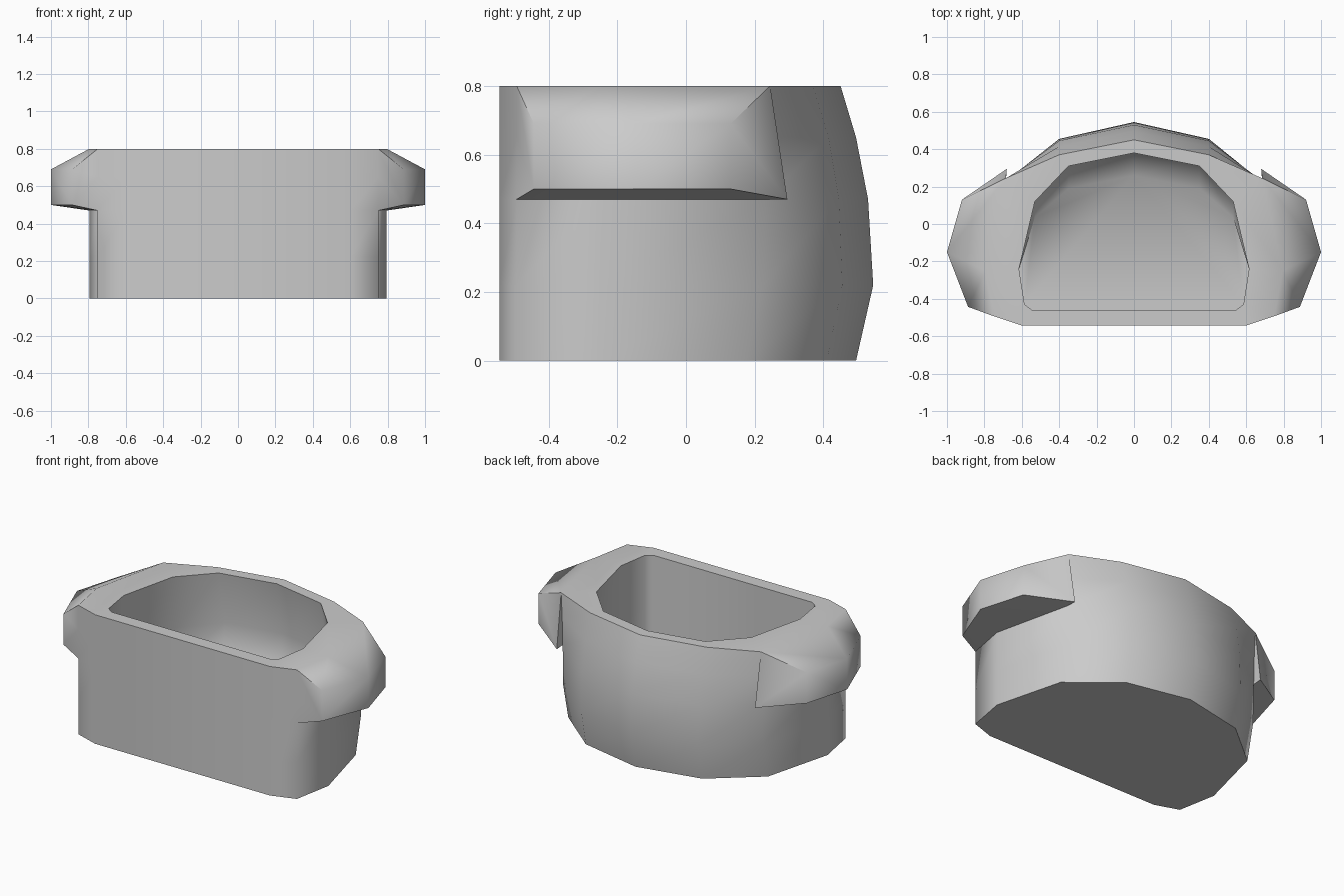
import bpy, bmesh, math

if "Cube" in bpy.data.objects:
    bpy.data.objects.remove(bpy.data.objects["Cube"])

# Half outline, front to back; last three columns bulge with height
FRONT, CORNER, SIDE = (0.60, -0.543), (0.75, -0.493), (0.795, -0.25)
LEVELS = [  # z, then back-side y, back y, back centre y
    (0.00, 0.175, 0.41, 0.495),
    (0.22, 0.225, 0.455, 0.545),
    (0.47, 0.23, 0.445, 0.53),
    (0.65, 0.235, 0.415, 0.495),
    (0.80, 0.245, 0.37, 0.45),
]
INNER = [(0.545, -0.46), (0.585, -0.43), (0.615, -0.24),
         (0.53, 0.12), (0.35, 0.31), (0.0, 0.38)]
INNER_LEVELS = [(0.80, 0.0), (0.47, 0.06), (0.25, 0.04), (0.10, -0.12)]

bm = bmesh.new()


def ring(half, z):
    # right half front to back, then mirrored left half back to front
    pts = half + [(-x, y) for x, y in half[-2::-1]]
    return [bm.verts.new((x, y, z)) for x, y in pts]


def bridge(a, b, skip=()):
    n = len(a)
    for i in range(n):
        if i not in skip:
            j = (i + 1) % n
            bm.faces.new((a[i], a[j], b[j], b[i]))


# Outer shell, leaving openings where the side grips grow out
outer = [ring([FRONT, CORNER, SIDE, (0.685, s), (0.40, b), (0.0, c)], z)
         for z, s, b, c in LEVELS]
for k in range(4):
    bridge(outer[k], outer[k + 1], skip=(1, 2, 7, 8) if k >= 2 else ())
bm.faces.new(outer[0][::-1])

# Cavity: back wall bulges, then rounds into the floor
inner = []
for z, bulge in INNER_LEVELS:
    inner.append(ring([(x, y + bulge * (1 if i > 3 else 0.7 if i == 3 else 0))
                       for i, (x, y) in enumerate(INNER)], z))
bridge(outer[4], inner[0])
for a, b in zip(inner, inner[1:]):
    bridge(a, b)
bm.faces.new(inner[-1])

# Side grips: chamfered bands with a back end standing slightly off the body
GRIP = [(0.887, -0.443), (1.0, -0.15), (0.92, 0.13)]
for sign, cols in ((1, (1, 2, 3)), (-1, (9, 8, 7))):
    low = [bm.verts.new((sign * x, y, 0.50)) for x, y in GRIP]
    high = [bm.verts.new((sign * x, y, 0.69)) for x, y in GRIP]
    base = [outer[2][c] for c in cols]
    mid = [outer[3][c] for c in cols]
    rim = [outer[4][c] for c in cols]
    tip = bm.verts.new((sign * 0.68, 0.295, 0.47))
    for a, b in ((base, low), (low, high), (high, rim)):
        for i in range(2):
            bm.faces.new((a[i], a[i + 1], b[i + 1], b[i]))
    bm.faces.new((base[0], low[0], high[0], rim[0], mid[0]))
    bm.faces.new((tip, low[2], high[2], rim[2]))
    bm.faces.new((tip, base[2], low[2]))
    bm.faces.new((tip, rim[2], mid[2], base[2]))

# Remove the unused mid-height verts behind the grips
bmesh.ops.delete(bm, geom=[v for v in bm.verts if not v.link_faces], context='VERTS')
bmesh.ops.recalc_face_normals(bm, faces=bm.faces)
mesh = bpy.data.meshes.new("basin")
bm.to_mesh(mesh)
bm.free()
basin = bpy.data.objects.new("basin", mesh)
bpy.context.collection.objects.link(basin)
bpy.context.view_layer.objects.active = basin
basin.select_set(True)
bpy.ops.object.shade_smooth_by_angle(angle=math.radians(65))
